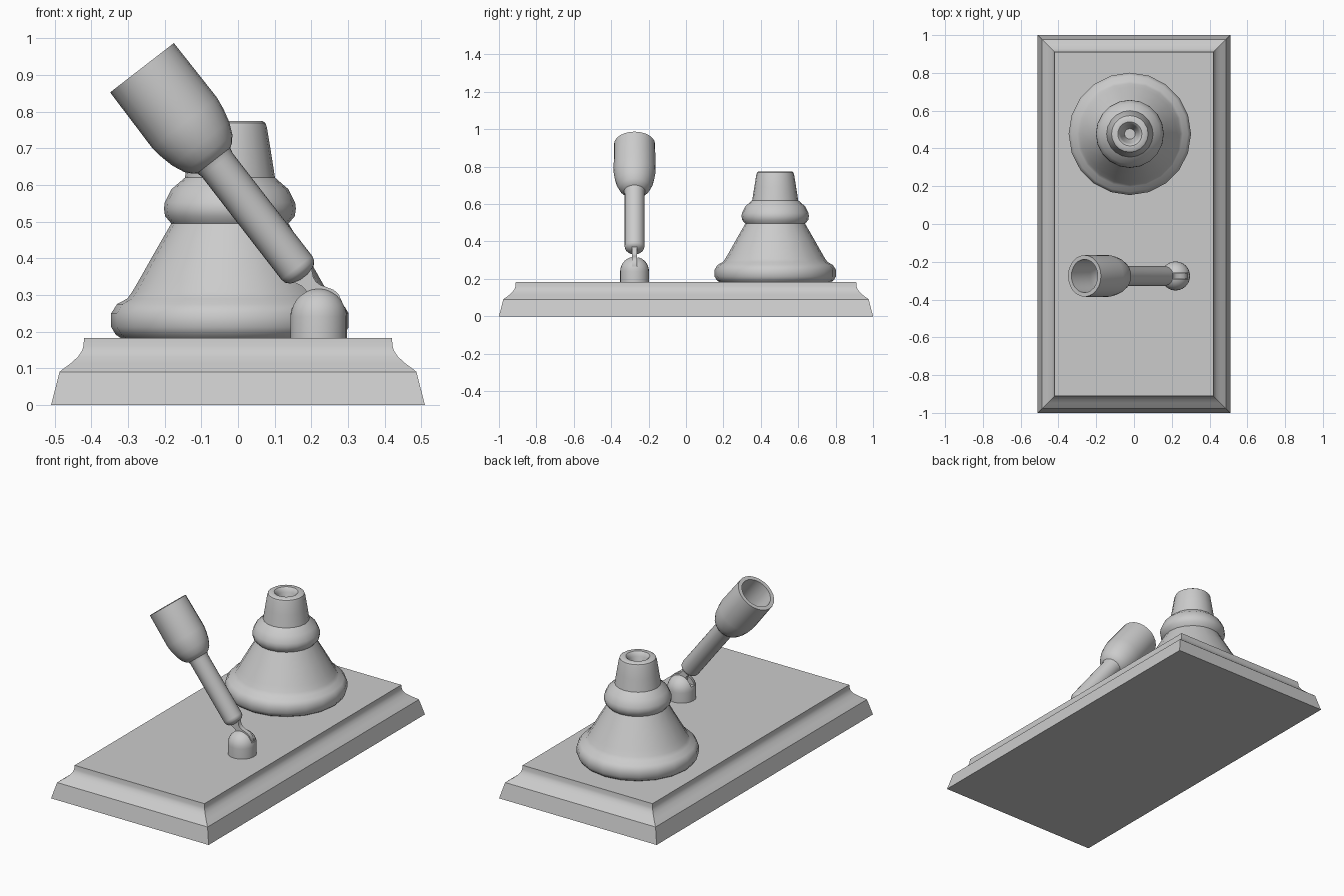
import bpy, bmesh, math
from mathutils import Matrix, Vector

if "Cube" in bpy.data.objects:
    bpy.data.objects.remove(bpy.data.objects["Cube"])


def finish(name, bm, angle=35):
    bmesh.ops.recalc_face_normals(bm, faces=bm.faces)
    mesh = bpy.data.meshes.new(name)
    bm.to_mesh(mesh)
    bm.free()
    ob = bpy.data.objects.new(name, mesh)
    bpy.context.collection.objects.link(ob)
    bpy.ops.object.select_all(action='DESELECT')
    ob.select_set(True)
    bpy.context.view_layer.objects.active = ob
    if angle:
        bpy.ops.object.shade_smooth_by_angle(angle=math.radians(angle))
    return ob


def loft(bm, rings):
    """Join equal-length rings of points and cap both ends."""
    loops = [[bm.verts.new(p) for p in ring] for ring in rings]
    for a, b in zip(loops, loops[1:]):
        n = len(a)
        for i in range(n):
            j = (i + 1) % n
            bm.faces.new((a[i], a[j], b[j], b[i]))
    bm.faces.new(loops[0][::-1])
    bm.faces.new(loops[-1])


def lathe(name, profile, matrix, sides=24, angle=35):
    bm = bmesh.new()
    turns = [2 * math.pi * i / sides for i in range(sides)]
    loft(bm, [[matrix @ Vector((r * math.cos(a), r * math.sin(a), z)) for a in turns]
              for r, z in profile])
    return finish(name, bm, angle)


# Moulded rectangular base: (inset, height)
bm = bmesh.new()
loft(bm, [[(sx * (0.51 - d), sy * (1.0 - d), z)
           for sx, sy in ((-1, -1), (1, -1), (1, 1), (-1, 1))]
          for d, z in ((0, 0), (0.023, 0.09), (0.030, 0.096), (0.052, 0.112), (0.073, 0.131),
                       (0.084, 0.147), (0.088, 0.160), (0.090, 0.183))])
finish("base", bm)

# Bell-shaped mouthpiece with dished opening: (radius, height)
lathe("mouthpiece", [
    (0.295, 0.180), (0.312, 0.192), (0.324, 0.212), (0.324, 0.250), (0.308, 0.275),
    (0.280, 0.290), (0.267, 0.308), (0.250, 0.337), (0.206, 0.415), (0.160, 0.495),
    (0.177, 0.515), (0.180, 0.535), (0.178, 0.552), (0.160, 0.588), (0.123, 0.620),
    (0.112, 0.690), (0.101, 0.757), (0.097, 0.769), (0.088, 0.775), (0.064, 0.775),
    (0.056, 0.768), (0.050, 0.750), (0.032, 0.690), (0.028, 0.670)],
    Matrix.Translation((-0.022, 0.477, 0)), 20)

# Frame of the tilted lever: origin at the cup rim, local z running down to the hinge
tilt = Matrix(((-0.791, 0, 0.612, -0.262),
               (0, 1, 0, -0.275),
               (-0.612, 0, -0.791, 0.920),
               (0, 0, 0, 1)))

# Hollow earpiece cup and handle in one turned piece
lathe("earpiece", [
    (0.020, 0.270), (0.060, 0.255), (0.082, 0.215), (0.086, 0.160), (0.088, 0.0),
    (0.110, 0.0), (0.112, 0.19), (0.107, 0.225), (0.098, 0.262), (0.083, 0.296),
    (0.067, 0.314), (0.057, 0.320), (0.053, 0.335), (0.053, 0.690),
    (0.050, 0.703), (0.040, 0.714), (0.018, 0.722)], tilt, 24, 40)

# Flat hinge tongue with a round end
bm = bmesh.new()
side = [(0.036, 0.705), (0.028, 0.722), (0.020, 0.738), (0.018, 0.752),
        (0.022, 0.767), (0.034, 0.785), (0.043, 0.800), (0.046, 0.818),
        (0.040, 0.843), (0.022, 0.860)]
outline = side + [(-x, z) for x, z in reversed(side)]
loft(bm, [[tilt @ Vector((x, y, z)) for x, z in outline] for y in (-0.013, 0.013)])
finish("hinge_tongue", bm)

# Domed hinge socket
dome = [(0.077, 0.180), (0.077, 0.241)]
dome += [(0.077 * math.cos(a), 0.241 + 0.077 * math.sin(a))
         for a in (math.radians(12 * k) for k in range(1, 8))]
socket = lathe("hinge_socket", dome, Matrix.Translation((0.22, -0.275, 0)), 24)

# Slot cut through the dome for the tongue
bm = bmesh.new()
bmesh.ops.create_cube(bm, size=1, matrix=Matrix.Translation((0.22, -0.275, 0.325))
                      @ Matrix.Diagonal((0.3, 0.030, 0.12, 1)))
cutter = finish("slot_cutter", bm, 0)
cutter.hide_render = True
mod = socket.modifiers.new("slot", 'BOOLEAN')
mod.object = cutter
mod.operation = 'DIFFERENCE'
mod.solver = 'EXACT'
bpy.context.view_layer.objects.active = socket
# Keep the dome smoothing above the cut
bpy.ops.object.modifier_move_to_index(modifier="slot", index=0)
bpy.ops.object.modifier_apply(modifier="slot")
bpy.data.objects.remove(cutter)
bpy.ops.object.select_all(action='DESELECT')
socket.select_set(True)
bpy.ops.object.shade_smooth_by_angle(angle=math.radians(35))
